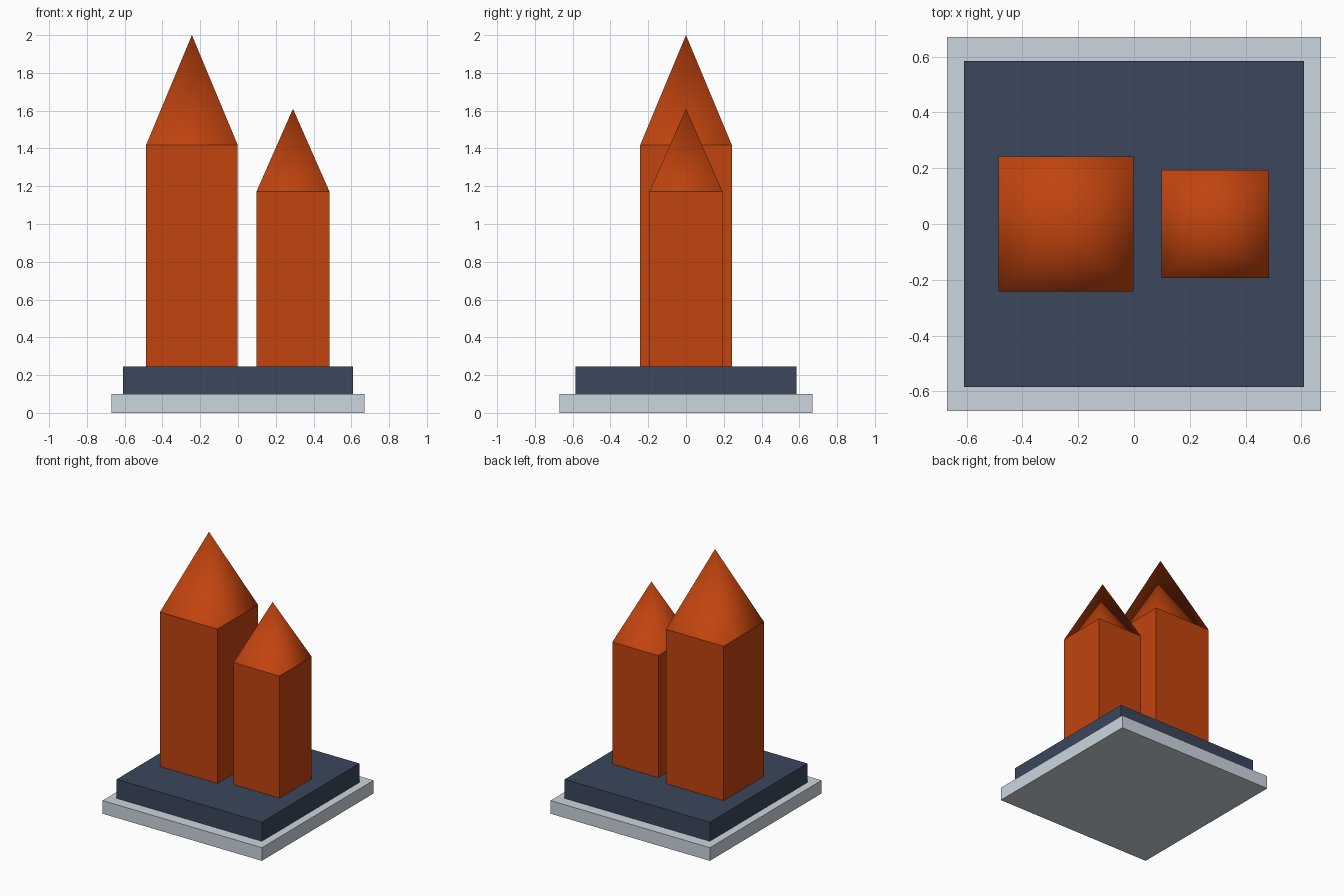
import bpy
import bmesh
import math
from mathutils import Matrix

cube = bpy.data.objects.get("Cube")
if cube:
    bpy.data.objects.remove(cube, do_unlink=True)


def linear(c):
    c /= 255
    return c / 12.92 if c <= 0.04045 else ((c + 0.055) / 1.055) ** 2.4


def material(name, r, g, b):
    mat = bpy.data.materials.new(name)
    mat.use_nodes = True
    colour = (linear(r), linear(g), linear(b), 1)
    mat.diffuse_color = colour
    bsdf = next(n for n in mat.node_tree.nodes if n.type == "BSDF_PRINCIPLED")
    bsdf.inputs["Base Color"].default_value = colour
    return mat


def add_object(name, bm, mat):
    mesh = bpy.data.meshes.new(name)
    bm.to_mesh(mesh)
    bm.free()
    mesh.materials.append(mat)
    obj = bpy.data.objects.new(name, mesh)
    bpy.context.collection.objects.link(obj)
    return obj


def block(name, x, width, depth, bottom, top, mat):
    bm = bmesh.new()
    bmesh.ops.create_cube(
        bm, size=1,
        matrix=Matrix.Translation((x, 0, (bottom + top) / 2))
        @ Matrix.Diagonal((width, depth, top - bottom, 1)))
    return add_object(name, bm, mat)


def spire(name, x, width, bottom, top, mat):
    # Four-sided cone, smooth across its ridges, open where it meets the tower
    bm = bmesh.new()
    bmesh.ops.create_cone(
        bm, cap_ends=False, segments=4,
        radius1=width / math.sqrt(2), radius2=0, depth=top - bottom,
        matrix=Matrix.Translation((x, 0, (bottom + top) / 2))
        @ Matrix.Rotation(math.pi / 4, 4, "Z"))
    bmesh.ops.remove_doubles(bm, verts=bm.verts, dist=0.0001)
    bmesh.ops.recalc_face_normals(bm, faces=bm.faces)
    for face in bm.faces:
        face.smooth = True
    return add_object(name, bm, mat)


orange = material("burnt orange", 194, 68, 14)
slate = material("dark slate", 59, 71, 91)
grey = material("pale grey", 203, 213, 223)

# Stepped base
block("base_slab", 0, 1.34, 1.34, 0, 0.1, grey)
block("plinth", 0, 1.22, 1.17, 0.1, 0.245, slate)

# Two towers with pointed roofs
for side, x, width, eave, peak in (
        ("right", -0.244, 0.485, 1.418, 2.0),
        ("left", 0.291, 0.386, 1.172, 1.61)):
    block(side + "_tower", x, width, width, 0.245, eave, orange)
    spire(side + "_spire", x, width, eave, peak, orange)
